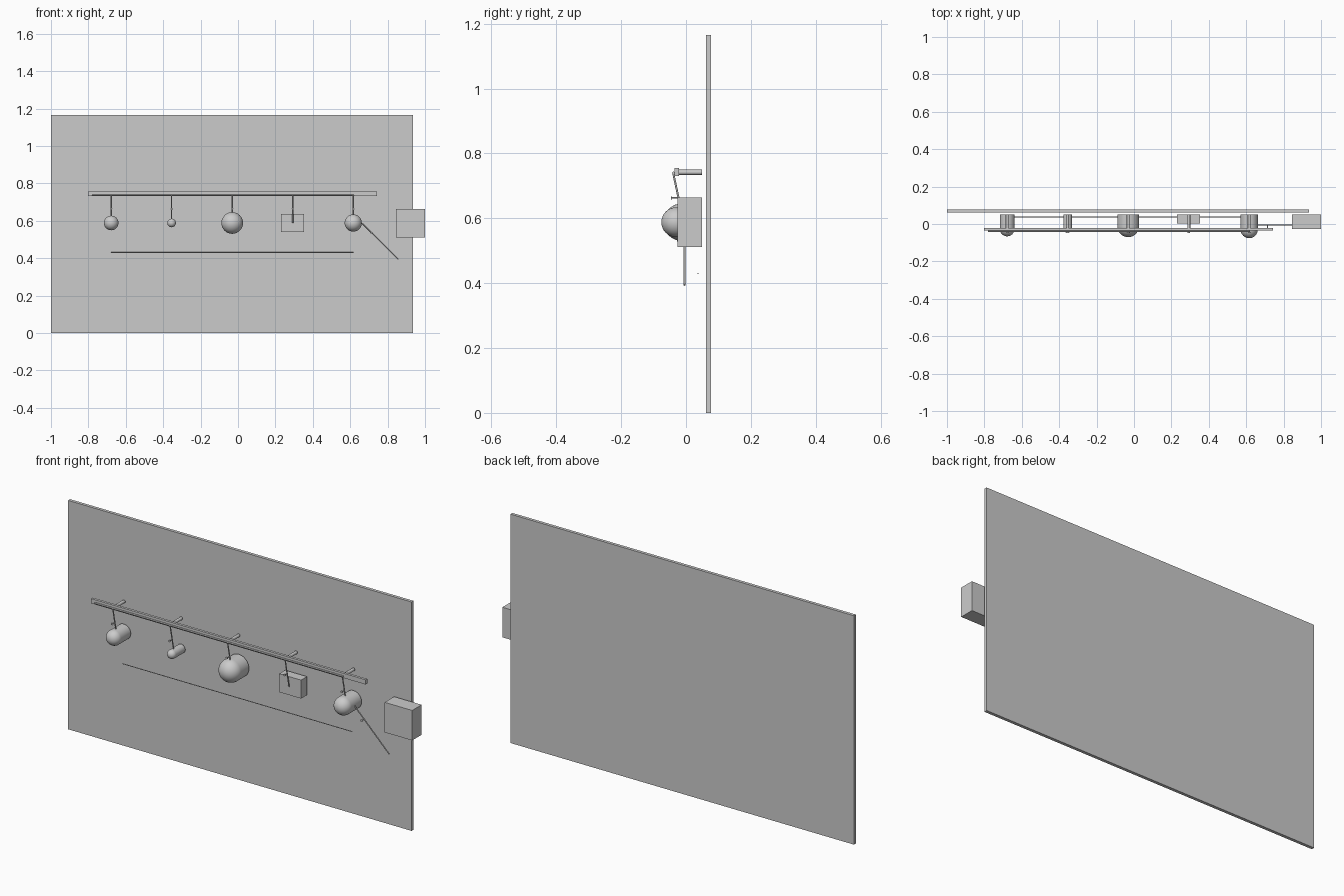
import bpy, math
from mathutils import Vector

if "Cube" in bpy.data.objects:
    bpy.data.objects.remove(bpy.data.objects["Cube"])


def box(name, x0, x1, y0, y1, z0, z1):
    bpy.ops.mesh.primitive_cube_add(size=1, location=((x0 + x1) / 2, (y0 + y1) / 2, (z0 + z1) / 2))
    ob = bpy.context.object
    ob.name = name
    ob.scale = (x1 - x0, y1 - y0, z1 - z0)
    bpy.ops.object.transform_apply(location=False, rotation=False, scale=True)
    return ob


def rod(name, a, b, r, sides=12):
    a, b = Vector(a), Vector(b)
    d = b - a
    bpy.ops.mesh.primitive_cylinder_add(vertices=sides, radius=r, depth=d.length, location=(a + b) / 2)
    ob = bpy.context.object
    ob.name = name
    ob.rotation_euler = d.to_track_quat('Z', 'Y').to_euler()
    bpy.ops.object.shade_smooth_by_angle(angle=math.radians(35))
    return ob


def ball(name, x, y, z, r):
    bpy.ops.mesh.primitive_uv_sphere_add(segments=32, ring_count=16, radius=r, location=(x, y, z))
    bpy.context.object.name = name
    bpy.ops.object.shade_smooth()


BACK = 0.05
Z = 0.588

# Back board and side box
box("back_board", -1.0, 0.936, 0.061, 0.077, 0.0, 1.166)
box("side_box", 0.845, 1.0, -0.026, BACK, 0.511, 0.664)

# Hanging rail with a thin rod along its front
box("rail", -0.803, 0.744, -0.035, -0.022, 0.731, 0.755)
rod("rail_front_rod", (-0.78, -0.039, 0.74), (0.62, -0.039, 0.74), 0.004)

# Low thin wire
rod("low_wire", (-0.678, 0.037, 0.43), (0.617, 0.037, 0.43), 0.002, 8)

# Stations: x, radius, dome centre y (radius None is the box station)
stations = [(-0.678, 0.039, -0.027), (-0.355, 0.023, -0.024), (-0.031, 0.058, -0.012),
            (0.293, None, 0), (0.616, 0.046, -0.03)]
for i, (x, r, cy) in enumerate(stations, 1):
    # Peg behind the rail and the slanted hanging arm
    rod(f"rail_peg_{i}", (x, -0.024, 0.742), (x, BACK, 0.742), 0.008, 16)
    rod(f"hanging_arm_{i}", (x, -0.04, 0.742), (x, -0.007, 0.588), 0.003)
    # Small pin through the arm with a cap
    rod(f"arm_pin_{i}", (x, -0.047, 0.663), (x, -0.025, 0.663), 0.0025, 8)
    rod(f"arm_pin_cap_{i}", (x, -0.047, 0.663), (x, -0.044, 0.663), 0.006)
    if r is None:
        box("square_body", 0.231, 0.354, 0.002, BACK, 0.541, 0.635)
    else:
        rod(f"round_body_{i}", (x, cy, Z), (x, BACK, Z), r, 32)
        ball(f"round_dome_{i}", x, cy, Z, r)

# Diagonal lever on the last station, with its pin
rod("lever", (0.64, -0.005, 0.609), (0.857, -0.005, 0.394), 0.003)
rod("lever_pin", (0.714, -0.027, 0.535), (0.714, -0.003, 0.535), 0.0025, 8)
rod("lever_pin_cap", (0.714, -0.027, 0.535), (0.714, -0.024, 0.535), 0.006)
